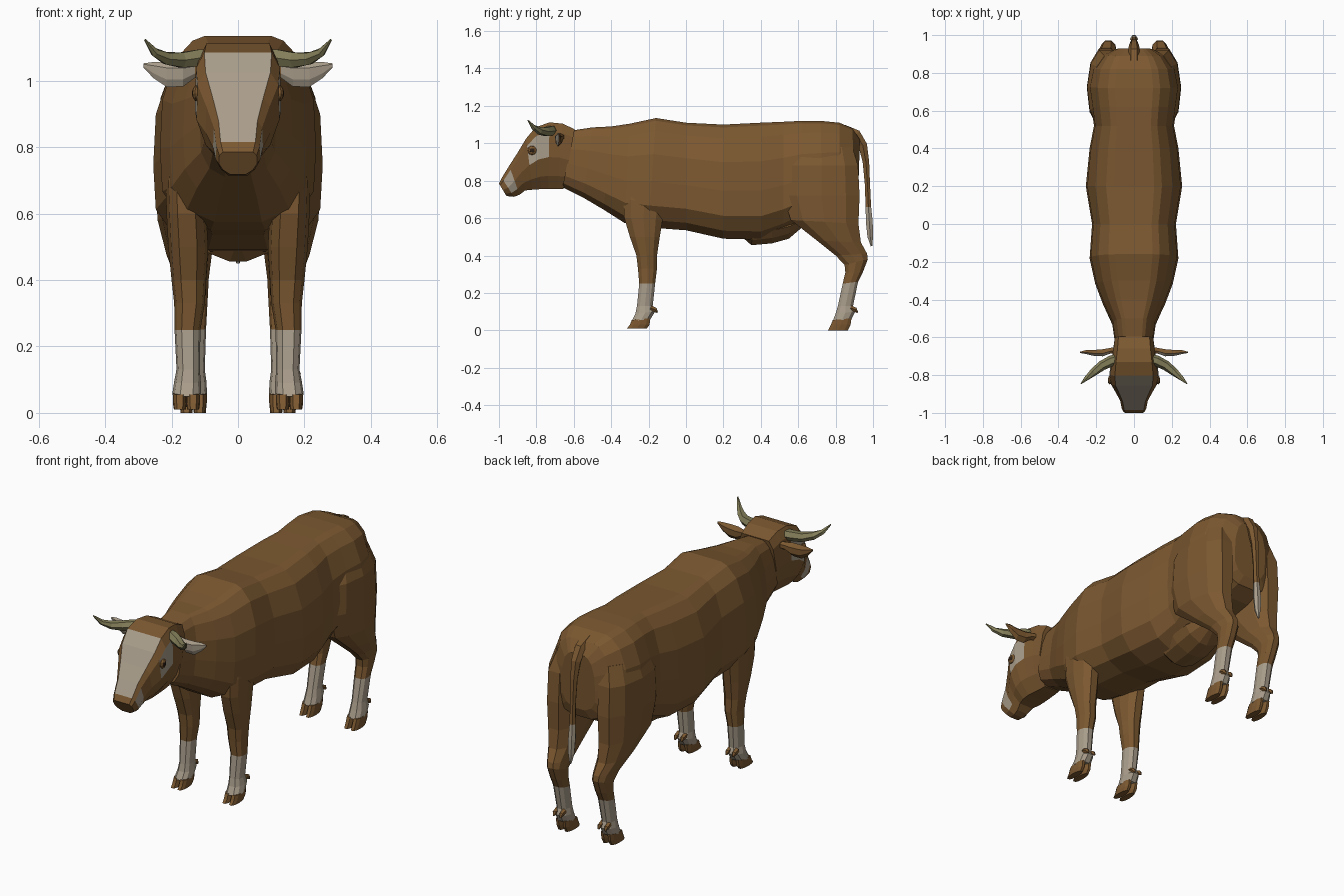
import bpy, bmesh, math
from mathutils import Vector


def material(name, rgb):
    m = bpy.data.materials.new(name)
    m.diffuse_color = (*rgb, 1)
    return m


BROWN = material("brown_coat", (0.20, 0.098, 0.030))
CREAM = material("cream_markings", (0.40, 0.34, 0.26))
HORN = material("horn_olive", (0.23, 0.21, 0.10))
DARK = material("dark_eye", (0.025, 0.015, 0.01))


def skin(name, rings, mats, rule=None):
    """Skin closed rings of points; rule(ring, segment, face) picks the material."""
    bm = bmesh.new()
    vs = [[bm.verts.new(p) for p in ring] for ring in rings]
    n = len(vs[0])
    picked = []
    for k in range(len(vs) - 1):
        for j in range(n):
            i = (j + 1) % n
            f = bm.faces.new((vs[k][j], vs[k][i], vs[k + 1][i], vs[k + 1][j]))
            picked.append((f, k, j))
    picked.append((bm.faces.new(vs[0]), -1, -1))
    picked.append((bm.faces.new(vs[-1]), len(vs) - 1, -1))
    bmesh.ops.recalc_face_normals(bm, faces=bm.faces)
    if rule:
        for f, k, j in picked:
            f.material_index = rule(k, j, f)
    me = bpy.data.meshes.new(name)
    bm.to_mesh(me)
    bm.free()
    for m in mats:
        me.materials.append(m)
    ob = bpy.data.objects.new(name, me)
    bpy.context.collection.objects.link(ob)
    return ob


def section(ring, half, side=1):
    """Symmetric cross-section between two points in the yz plane."""
    ay, az, by, bz, cx, hw = ring
    full = half + [(t, -v) for t, v in reversed(half)]
    return [(side * cx + v * hw, ay + (by - ay) * t, az + (bz - az) * t)
            for t, v in full]


def tube(path, sides=6, flat=1.0):
    """Round rings along a path of (x, y, z, radius)."""
    pts = [Vector(p[:3]) for p in path]
    rings = []
    for i, p in enumerate(pts):
        d = (pts[min(i + 1, len(pts) - 1)] - pts[max(i - 1, 0)]).normalized()
        ref = Vector((1, 0, 0)) if abs(d.x) < 0.5 else Vector((0, 1, 0))
        a = (ref - d * ref.dot(d)).normalized()
        b = d.cross(a)
        r = path[i][3]
        rings.append([p + a * r * flat * math.cos(2 * math.pi * s / sides)
                      + b * r * math.sin(2 * math.pi * s / sides) for s in range(sides)])
    return rings


# Body: neck, barrel and rump; (top y, top z, bottom y, bottom z, centre x, half width)
BODY = [(0.0, 0.42), (0.025, 0.58), (0.12, 0.80), (0.33, 0.97), (0.58, 1.0),
        (0.80, 0.97), (0.93, 0.75), (1.0, 0.35)]
body = [(-.60, 1.07, -.66, .765, 0, .100), (-.50, 1.085, -.55, .71, 0, .115),
        (-.40, 1.09, -.44, .645, 0, .165), (-.30, 1.105, -.33, .575, 0, .205),
        (-.16, 1.135, -.20, .55, 0, .235), (0, 1.11, 0, .535, 0, .222),
        (.20, 1.10, .20, .49, 0, .255), (.40, 1.11, .40, .485, 0, .235),
        (.52, 1.115, .52, .53, 0, .212), (.62, 1.12, .62, .58, 0, .225),
        (.72, 1.12, .73, .60, 0, .240), (.82, 1.11, .82, .63, 0, .220),
        (.89, 1.08, .90, .67, 0, .170), (.93, 1.02, .92, .72, 0, .100)]
skin("body", [section(r, BODY) for r in body], [BROWN])

# Udder
udder = [(.30, .55, .31, .49, 0, .06), (.36, .56, .35, .455, 0, .12),
         (.46, .58, .46, .465, 0, .13), (.56, .60, .55, .49, 0, .12),
         (.63, .62, .62, .55, 0, .06)]
skin("udder", [section(r, [(0, .6), (.4, 1), (.75, .75), (1, .2)]) for r in udder], [BROWN])

# Head with cream blaze, eye patches and mouth sides
HEAD = [(0.0, 0.78), (0.14, 0.97), (0.52, 1.0), (0.80, 0.78), (1.0, 0.42)]
head = [(-.595, 1.075, -.655, .757, 0, .105), (-.66, 1.105, -.69, .755, 0, .112),
        (-.73, 1.112, -.735, .755, 0, .122), (-.805, 1.085, -.775, .755, 0, .130),
        (-.855, 1.025, -.82, .752, 0, .125), (-.90, .95, -.86, .748, 0, .098),
        (-.945, .88, -.89, .725, 0, .075), (-.985, .815, -.92, .714, 0, .067),
        (-1.0, .785, -.96, .718, 0, .058)]


def head_colour(k, j, f):
    if j == 9 and 3 <= k <= 6:                # blaze down the face
        return 1
    if j in (1, 7) and k in (2, 3):           # patch around each eye
        return 1
    if j in (1, 2, 6, 7) and k == 6:          # pale mouth sides
        return 1
    return 0


skin("head", [section(r, HEAD) for r in head], [BROWN, CREAM], head_colour)

# Leg tables: (front y, z, back y, z, centre x, half width)
LEG = [(0.0, 0.45), (0.18, 0.85), (0.5, 1.0), (0.82, 0.8), (1.0, 0.35)]
front_leg = [(-.33, .80, -.12, .80, .150, .055), (-.335, .70, -.11, .68, .158, .060),
             (-.33, .60, -.125, .59, .155, .060), (-.30, .50, -.14, .50, .150, .060),
             (-.265, .40, -.155, .40, .148, .052), (-.257, .33, -.155, .33, .146, .046),
             (-.25, .25, -.165, .25, .152, .039), (-.262, .13, -.178, .13, .150, .035),
             (-.27, .09, -.165, .10, .152, .040), (-.29, .05, -.19, .06, .155, .043)]
hind_leg = [(.57, .98, .89, .98, .125, .090), (.53, .88, .92, .88, .150, .098),
            (.52, .72, .928, .72, .152, .098), (.56, .59, .922, .57, .152, .090),
            (.70, .48, .935, .47, .147, .068), (.80, .40, .968, .41, .138, .050),
            (.848, .35, .972, .38, .136, .046), (.852, .31, .945, .31, .135, .042),
            (.838, .25, .92, .26, .135, .039), (.812, .13, .893, .13, .135, .035),
            (.80, .09, .905, .10, .135, .040), (.785, .05, .885, .06, .135, .042)]


def sock(k, j, f):
    return 1 if f.calc_center_median().z < 0.25 else 0


for side, word in ((1, "left"), (-1, "right")):
    for kind, table, toe_y, floor in (("front", front_leg, -.315, .01),
                                      ("hind", hind_leg, .76, .0)):
        skin(f"{kind}_leg_{word}", [section(r, LEG, side) for r in table],
             [BROWN, CREAM], sock)
        # Two toes and two dewclaws for each foot
        last, pastern = table[-1], table[-2]
        for n, off in enumerate((-.020, .020)):
            cx = last[4] + off
            toe = [(last[0], .055, last[2], .065, cx, .021),
                   (toe_y + .015, .03, last[2] - .005, .03, cx, .021),
                   (toe_y, floor, toe_y + .105, floor, cx, .018)]
            skin(f"{kind}_hoof_{word}_{n}", [section(r, LEG, side) for r in toe], [BROWN])
            x, y = side * cx, pastern[2]
            skin(f"{kind}_dewclaw_{word}_{n}",
                 tube([(x, y - .025, .12, .014), (x, y, .11, .013), (x, y + .012, .095, .004)], 5),
                 [BROWN])

    # Horn
    horn = [(.07, -.71, 1.07, .027), (.12, -.725, 1.068, .029), (.17, -.75, 1.062, .026),
            (.215, -.785, 1.067, .021), (.25, -.815, 1.085, .014), (.28, -.845, 1.123, .003)]
    skin(f"horn_{word}", tube([(side * x, y, z, r) for x, y, z, r in horn]), [HORN])

    # Ear with pale inside: (x, y, z, half height, half thickness)
    ear = [(.08, -.665, 1.035, .018, .018), (.13, -.675, 1.03, .022, .018),
           (.165, -.685, 1.018, .036, .022), (.215, -.685, 1.018, .037, .018),
           (.255, -.68, 1.032, .024, .012), (.285, -.68, 1.046, .006, .004)]
    shape = [(0, 1), (-.7, .55), (-.55, -.4), (0, -1), (1, -.4), (1, .5)]
    skin(f"ear_{word}", [[(side * x, y + b * t, z + a * h) for b, a in shape]
                         for x, y, z, h, t in ear],
         [BROWN, CREAM], lambda k, j, f: 1 if f.normal.y < -.15 and k >= 1 else 0)

    # Eye: brown lid with a dark eyeball
    for part, r, dx, mat in (("eyelid", .030, 0, BROWN), ("eyeball", .020, .006, DARK)):
        bpy.ops.mesh.primitive_uv_sphere_add(segments=10, ring_count=6, radius=r,
                                             location=(side * (.122 + dx), -.82, .962))
        eye = bpy.context.object
        eye.name = f"{part}_{word}"
        eye.scale = (.5, 1, .85)
        eye.rotation_euler = (0, 0, side * .25)
        eye.data.materials.append(mat)

# Tail with a pale tuft
tail = [(0, .84, 1.07, .035), (0, .91, 1.045, .032), (0, .945, .99, .027),
        (0, .962, .90, .020), (0, .970, .78, .016), (0, .975, .66, .017),
        (0, .980, .58, .021), (0, .985, .50, .017), (0, .992, .45, .005)]
skin("tail", tube(tail), [BROWN, CREAM], lambda k, j, f: 1 if k >= 5 else 0)
